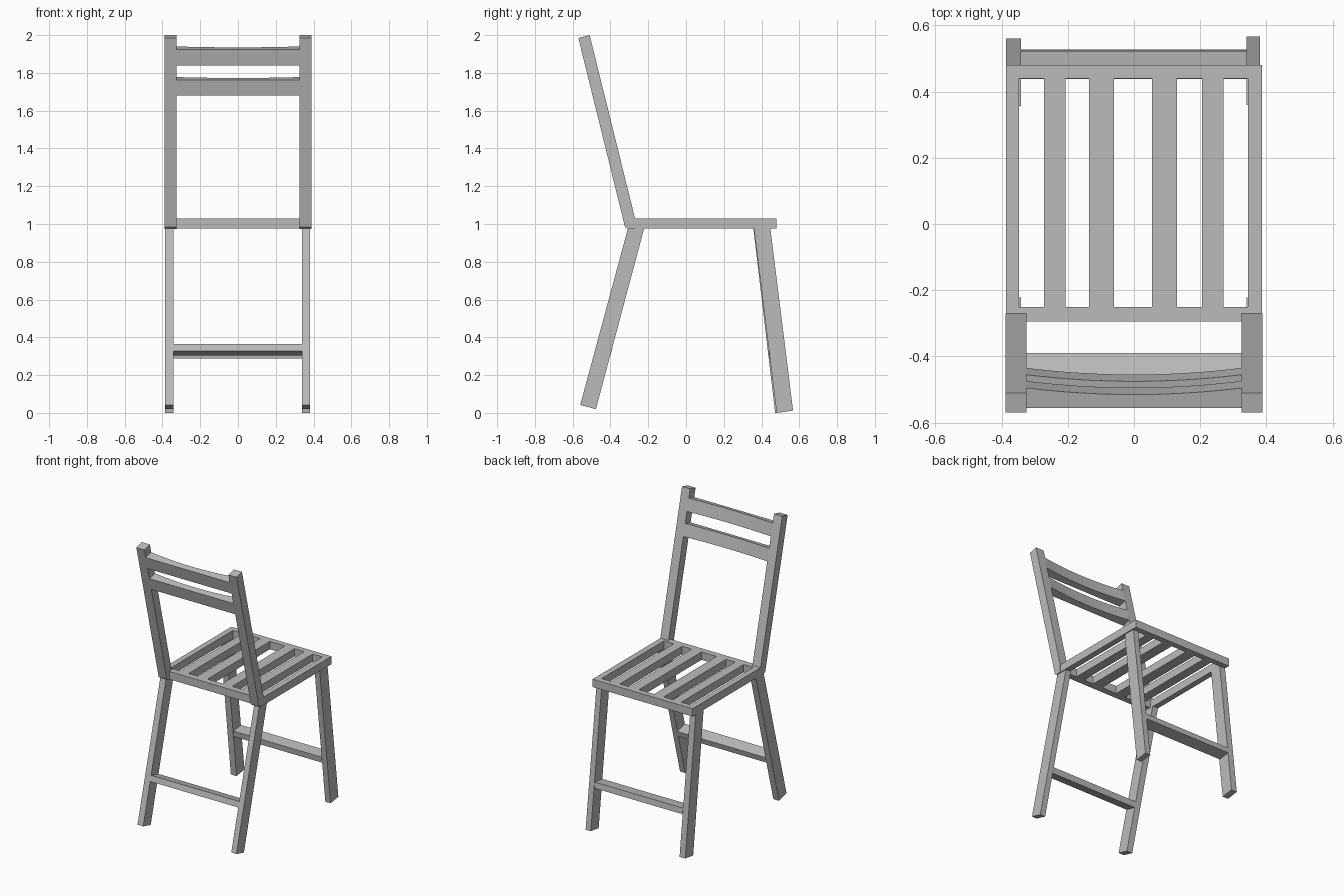
import bpy
import bmesh

cube = bpy.data.objects.get("Cube")
if cube:
    bpy.data.objects.remove(cube, do_unlink=True)

GREY = (0.5, 0.5, 0.5, 1.0)
paint = bpy.data.materials.new("plain grey")
paint.use_nodes = True
paint.diffuse_color = GREY
paint.node_tree.nodes["Principled BSDF"].inputs["Base Color"].default_value = GREY


def finish(name, bm):
    bmesh.ops.recalc_face_normals(bm, faces=bm.faces[:])
    mesh = bpy.data.meshes.new(name)
    bm.to_mesh(mesh)
    bm.free()
    mesh.materials.append(paint)
    obj = bpy.data.objects.new(name, mesh)
    bpy.context.collection.objects.link(obj)
    return obj


def loft(name, xs, section):
    """Sweep a (y, z) section along x; section(x) returns its points."""
    bm = bmesh.new()
    rings = [[bm.verts.new((x, y, z)) for y, z in section(x)] for x in xs]
    for a, b in zip(rings, rings[1:]):
        for i in range(len(a)):
            j = (i + 1) % len(a)
            bm.faces.new((a[i], a[j], b[j], b[i]))
    bm.faces.new(rings[0])
    bm.faces.new(rings[-1])
    return finish(name, bm)


def prism(name, x0, x1, points):
    return loft(name, (x0, x1), lambda x: points)


def bar_section(line, z0, z1, depth):
    """Four-sided section set square to a leaning line y(z)."""
    dy, dz = depth
    low, high = (line(z0), z0), (line(z1), z1)
    return [low, high, (high[0] + dy, high[1] + dz), (low[0] + dy, low[1] + dz)]


# Seat: one slatted panel, solid strips alternating with gaps
SEAT_BOTTOM, SEAT_TOP = 0.975, 1.03
x_cuts = [-0.387, -0.347, -0.272, -0.207, -0.136, -0.061,
          0.055, 0.13, 0.205, 0.27, 0.345, 0.387]
y_cuts = [-0.295, -0.25, 0.44, 0.48]
bm = bmesh.new()
grid = [[bm.verts.new((x, y, SEAT_BOTTOM)) for y in y_cuts] for x in x_cuts]
for i in range(len(x_cuts) - 1):
    for j in range(3):
        if j != 1 or i % 2 == 0:
            bm.faces.new((grid[i][j], grid[i + 1][j], grid[i + 1][j + 1], grid[i][j + 1]))
top = bmesh.ops.extrude_face_region(bm, geom=bm.faces[:], use_keep_orig=True)
for v in top["geom"]:
    if isinstance(v, bmesh.types.BMVert):
        v.co.z = SEAT_TOP
finish("slatted_seat", bm)

# Leaning back posts
post = [(-0.57, 1.985), (-0.51, 2.0), (-0.27, 1.03), (-0.27, 0.975),
        (-0.305, 0.973), (-0.323, 0.985)]
prism("back_post_right", -0.388, -0.325, post)
prism("back_post_left", 0.325, 0.388, post)

# Splayed legs on the backrest side and on the open side of the seat
rear_leg = [(-0.56, 0.042), (-0.477, 0.02), (-0.222, 0.975), (-0.308, 0.975)]
open_leg = [(0.48, 0.0), (0.567, 0.012), (0.447, 0.975), (0.36, 0.975)]
open_leg_right = [(0.472, 0.0), (0.56, 0.012), (0.443, 0.975), (0.357, 0.975)]
prism("rear_leg_right", -0.386, -0.342, rear_leg)
prism("rear_leg_left", 0.34, 0.38, rear_leg)
prism("open_leg_right", -0.386, -0.342, open_leg_right)
prism("open_leg_left", 0.34, 0.38, open_leg)

# Stretchers between the legs, flush with their faces
prism("rear_stretcher", -0.342, 0.34,
      bar_section(lambda z: -0.56 + 0.27 * (z - 0.042), 0.327, 0.366, (0.083, -0.022)))
prism("open_stretcher", -0.342, 0.34,
      bar_section(lambda z: 0.478 - 0.123 * z, 0.288, 0.328, (0.085, 0.01)))

# Back slats: flat behind, hollowed on the sitting side
HALF = 0.325
stations = [HALF * (i / 8 - 1) for i in range(17)]


def slat_section(z0, z1):
    def section(x):
        depth = 0.04 + 0.02 * (x / HALF) ** 2
        return bar_section(lambda z: -0.57 + 0.247 * (1.985 - z), z0, z1,
                           (depth, depth * 0.25))
    return section


for name, z0, z1 in (("upper_back_slat", 1.84, 1.925), ("lower_back_slat", 1.68, 1.763)):
    slat = loft(name, stations, slat_section(z0, z1))
    bpy.ops.object.select_all(action="DESELECT")
    slat.select_set(True)
    bpy.context.view_layer.objects.active = slat
    bpy.ops.object.shade_smooth_by_angle()
